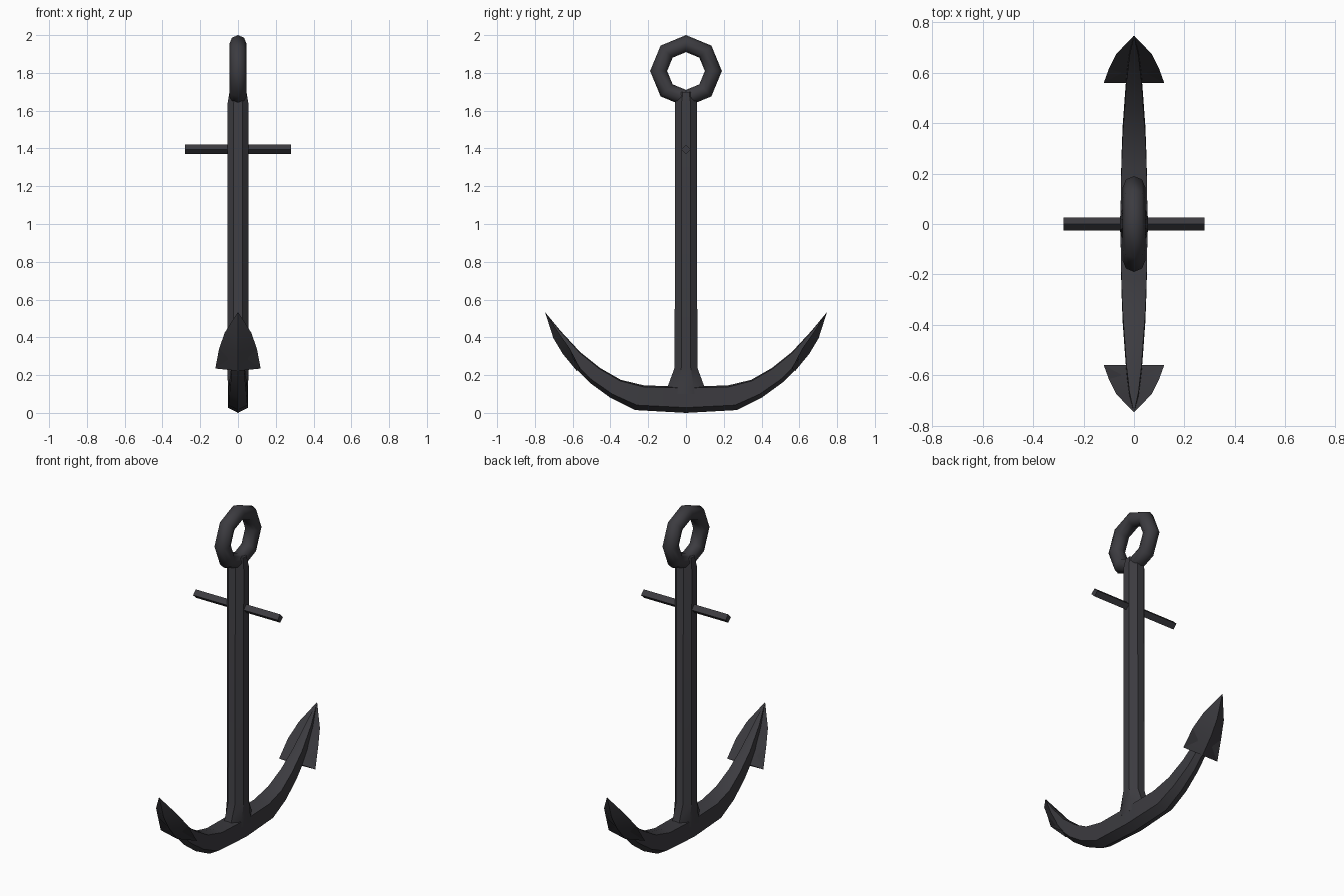
import bpy, bmesh, math

cube = bpy.data.objects.get("Cube")
if cube:
    bpy.data.objects.remove(cube, do_unlink=True)

iron = bpy.data.materials.new("dark iron")
iron.use_nodes = True
COLOR = (0.045, 0.044, 0.051, 1)
iron.diffuse_color = COLOR
bsdf = iron.node_tree.nodes["Principled BSDF"]
bsdf.inputs["Base Color"].default_value = COLOR
bsdf.inputs["Roughness"].default_value = 0.7


def finish(obj, angle=35):
    """Give a part its material and smooth shading."""
    obj.data.materials.clear()
    obj.data.materials.append(iron)
    bpy.ops.object.select_all(action='DESELECT')
    obj.select_set(True)
    bpy.context.view_layer.objects.active = obj
    bpy.ops.object.shade_smooth_by_angle(angle=math.radians(angle))


def loft(name, rings, caps=(True, True), mirror=None):
    """Skin a list of equal-length rings of points."""
    bm = bmesh.new()
    rows = [[bm.verts.new(p) for p in ring] for ring in rings]
    for a, b in zip(rows, rows[1:]):
        n = len(a)
        for i in range(n):
            j = (i + 1) % n
            bm.faces.new((a[i], a[j], b[j], b[i]))
    for row, cap in zip((rows[0], rows[-1]), caps):
        if cap:
            bm.faces.new(row)
    bmesh.ops.remove_doubles(bm, verts=bm.verts, dist=0.0005)
    bmesh.ops.recalc_face_normals(bm, faces=bm.faces)
    mesh = bpy.data.meshes.new(name)
    bm.to_mesh(mesh)
    bm.free()
    obj = bpy.data.objects.new(name, mesh)
    bpy.context.collection.objects.link(obj)
    finish(obj)
    if mirror:
        mod = obj.modifiers.new("mirror", 'MIRROR')
        mod.use_axis = mirror
        mod.merge_threshold = 0.0005
    return obj


def mix(a, b, t):
    return a + (b - a) * t


# Top ring: eight-sided loop facing sideways
bpy.ops.mesh.primitive_torus_add(
    major_segments=8, minor_segments=8, major_radius=0.145, minor_radius=0.045,
    location=(0, 0, 1.81), rotation=(0, math.pi / 2, 0))
ring = bpy.context.object
ring.name = "top_ring"
finish(ring, 50)

# Shank: octagonal post, flared at the foot and narrowed into the ring
SHANK = [(0.10, 0.054, 0.105), (0.145, 0.054, 0.095), (0.24, 0.055, 0.06),
         (1.64, 0.055, 0.058), (1.70, 0.045, 0.04)]
shank_rings = []
for z, hx, hy in SHANK:
    corners = []
    for k in range(8):
        a = math.radians(22.5 + 45 * k)
        s = 1 / math.cos(math.radians(22.5))
        corners.append((hx * s * math.cos(a), hy * s * math.sin(a), z))
    shank_rings.append(corners)
loft("shank", shank_rings)

# Stock: thin diamond-section crossbar
R = 0.025
loft("stock", [[(x, R * math.cos(k * math.pi / 2), 1.395 + R * math.sin(k * math.pi / 2))
                for k in range(4)] for x in (-0.28, 0.28)])

# Arms: outer edge (y, z), inner edge (y, z), half width
ARM = [(0, 0, 0, 0.14, 0.054), (0.27, 0.015, 0.22, 0.145, 0.05),
       (0.40, 0.08, 0.345, 0.175, 0.045), (0.51, 0.16, 0.455, 0.238, 0.037),
       (0.60, 0.25, 0.56, 0.322, 0.03), (0.70, 0.395, 0.665, 0.435, 0.018),
       (0.745, 0.53, 0.745, 0.532, 0.001)]
SECTION = [(0, 0), (1, 0.2), (1, 0.94), (0, 1), (-1, 0.94), (-1, 0.2)]
loft("arms", [[(w * sx, mix(oy, iy, t), mix(oz, iz, t)) for sx, t in SECTION]
              for oy, oz, iy, iz, w in ARM],
     caps=(False, True), mirror=(False, True, False))

# Flukes: barbed wings; edge point (x, y, z), then underside centre (y, z)
FLUKE = [(0.002, 0.746, 0.532, 0.745, 0.53), (0.07, 0.675, 0.425, 0.702, 0.395),
         (0.10, 0.615, 0.34, 0.652, 0.312), (0.12, 0.56, 0.235, 0.578, 0.222)]
wing = []
for x, y, z, cy, cz in FLUKE:
    d = 0.018 if x > 0.01 else 0.001
    wing.append([(x, y, z), (0, cy, cz), (0, cy - d, cz + d)])
loft("flukes", wing, mirror=(True, True, False))
